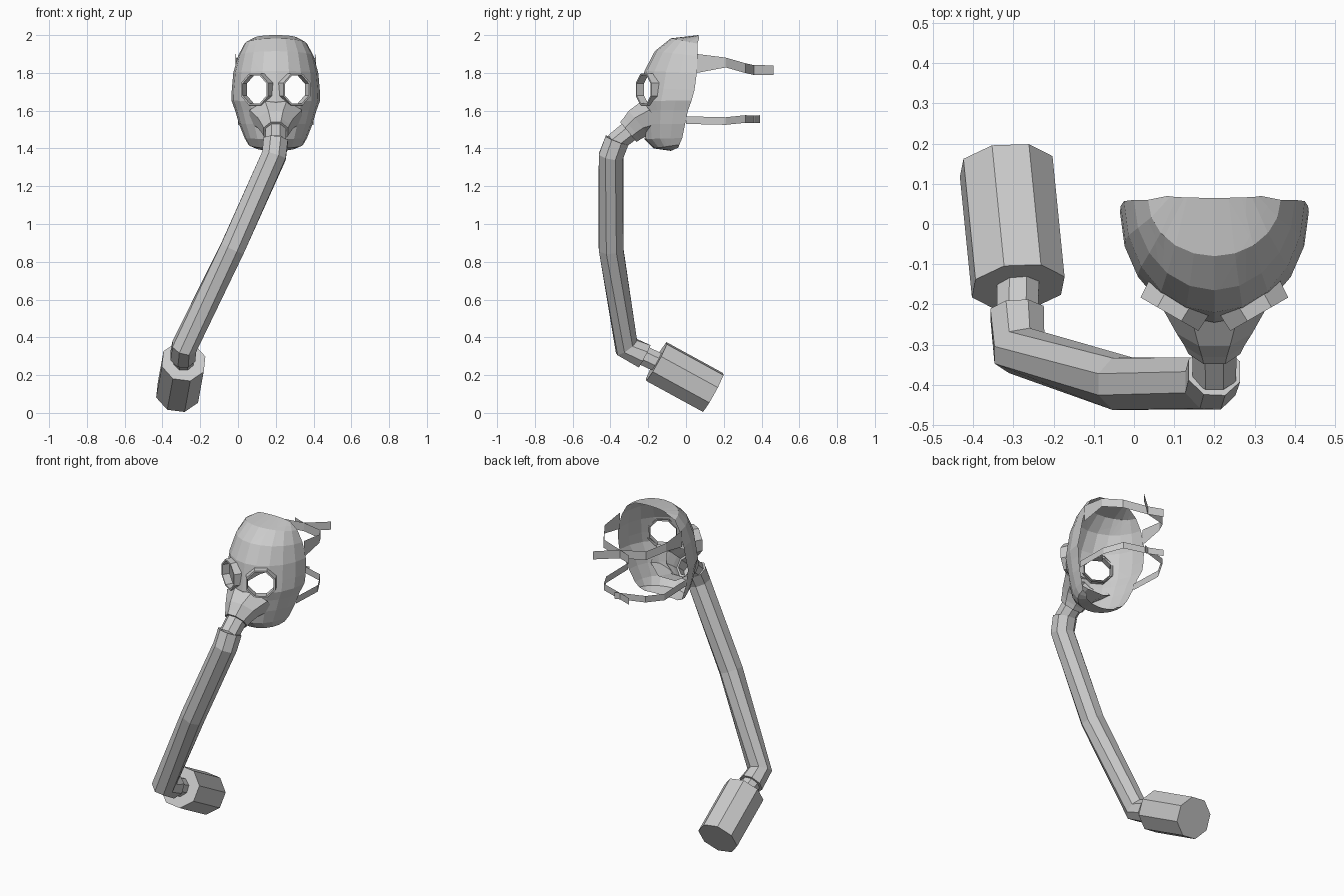
import bpy, bmesh
from math import sin, cos, radians, pi
from mathutils import Vector as V

if "Cube" in bpy.data.objects:
    bpy.data.objects.remove(bpy.data.objects["Cube"])

CX = 0.2  # mask centre line


def finish(name, bm):
    bmesh.ops.recalc_face_normals(bm, faces=bm.faces[:])
    me = bpy.data.meshes.new(name)
    bm.to_mesh(me)
    bm.free()
    ob = bpy.data.objects.new(name, me)
    bpy.context.collection.objects.link(ob)
    return ob


def frame(axis):
    t = V(axis).normalized()
    u = V((1, 0, 0))
    u = (u - t * u.dot(t)).normalized()
    return t, u, t.cross(u)


def loft(name, rings, sides=8, phase=0.0, caps=False):
    """Skin polygon rings given as (centre, axis, radius_u, radius_v)."""
    bm = bmesh.new()
    loops = []
    for c, axis, ru, rv in rings:
        t, u, v = frame(axis)
        angles = [phase + 2 * pi * k / sides for k in range(sides)]
        loops.append([bm.verts.new(V(c) + u * ru * cos(a) + v * rv * sin(a)) for a in angles])
    for a, b in zip(loops, loops[1:]):
        for k in range(sides):
            j = (k + 1) % sides
            bm.faces.new((a[k], a[j], b[j], b[k]))
    if caps:
        bm.faces.new(loops[0])
        bm.faces.new(loops[-1])
    return finish(name, bm)


def tube(name, path, radii, **kw):
    p = [V(q) for q in path]
    rings = []
    for i, (q, r) in enumerate(zip(p, radii)):
        d = V((0, 0, 0))
        if i > 0:
            d += (q - p[i - 1]).normalized()
        if i < len(p) - 1:
            d += (p[i + 1] - q).normalized()
        rings.append((q, d, r, r))
    return loft(name, rings, **kw)


def cut_hole(bm, c, axis, ru, rv, sides=8):
    """Slice an angular hole through an open shell and drop the inside."""
    t, u, v = frame(axis)
    inside = bm.faces[:]
    for k in range(sides):
        a = 2 * pi * k / sides
        n = u * cos(a) / ru + v * sin(a) / rv
        p = V(c) + u * cos(a) * ru * 0.924 + v * sin(a) * rv * 0.924
        geom = set(inside)
        for f in inside:
            geom.update(f.edges)
            geom.update(f.verts)
        res = bmesh.ops.bisect_plane(bm, geom=list(geom), plane_co=p, plane_no=n, dist=1e-5)
        faces = {g for g in res['geom'] if isinstance(g, bmesh.types.BMFace)}
        inside = [f for f in faces if (f.calc_center_median() - p).dot(n) < 0]
    bmesh.ops.delete(bm, geom=inside, context='FACES')


# Face shell: arcs from crown to chin (front y, front z, half width, rear y, rear z)
ROWS = [(.065, 2.0, .115, .07, 1.985), (-.08, 1.983, .165, .06, 1.955),
        (-.165, 1.915, .2, .06, 1.89), (-.22, 1.81, .225, .057, 1.8),
        (-.235, 1.72, .233, .045, 1.71), (-.245, 1.65, .235, .03, 1.655),
        (-.235, 1.6, .215, .01, 1.6), (-.23, 1.53, .195, -.005, 1.53),
        (-.22, 1.45, .165, -.02, 1.455), (-.17, 1.4, .145, -.035, 1.42),
        (-.08, 1.387, .11, -.04, 1.405)]
SEG = 10
bm = bmesh.new()
grid = []
for yc, zc, w, ye, ze in ROWS:
    row = []
    for k in range(SEG + 1):
        a = -pi / 2 + pi * k / SEG
        row.append(bm.verts.new((CX + w * sin(a), ye + (yc - ye) * cos(a),
                                 ze + (zc - ze) * cos(a))))
    grid.append(row)
for a, b in zip(grid, grid[1:]):
    for k in range(SEG):
        bm.faces.new((a[k], a[k + 1], b[k + 1], b[k]))

# Eye openings and rims
for side, label in ((-1, "left"), (1, "right")):
    c = V((CX + side * 0.102, -0.207, 1.712))
    n = V((side * 0.5, -0.865, 0)).normalized()
    cut_hole(bm, c, n, 0.083, 0.083)
    loft("eye_rim_" + label,
         [(c - n * 0.025, n, .093, .093), (c + n * 0.02, n, .09, .09),
          (c + n * 0.02, n, .08, .08), (c - n * 0.025, n, .08, .08)], phase=pi / 8)

# Snout opening, then snout with collar and neck
AX = V((0, -0.77, -0.64))
cut_hole(bm, (CX, -0.22, 1.545), AX, 0.085, 0.075)
finish("face_shell", bm)
loft("snout", [((CX, y, z), AX, ru, rv) for y, z, ru, rv in
               [(-.165, 1.57, .15, .115), (-.25, 1.535, .102, .09), (-.285, 1.505, .08, .078),
                (-.305, 1.487, .07, .074), (-.305, 1.487, .06, .06), (-.378, 1.428, .058, .058)]],
     phase=pi / 8)

# Hose, lower neck and filter canister
tube("hose", [(.2, -.365, 1.443), (.19, -.397, 1.36), (-.03, -.397, .87),
              (-.285, -.315, .35), (-.291, -.22, .3)], [.07, .07, .07, .07, .072],
     phase=pi / 8, caps=True)
tube("canister_neck", [(-.291, -.26, .32), (-.288, -.14, .264)], [.056, .056], phase=pi / 8)
tube("canister", [(-.288, -.157, .272), (-.318, .143, .108)], [.121, .121],
     phase=radians(-17), caps=True)


# Head straps: flat ribbons (offset from centre line, y, z, half height)
def strap(name, side, pts):
    bm = bmesh.new()
    cols = [[bm.verts.new((CX + side * d, y, z + s * h)) for s in (-1, 1)] for d, y, z, h in pts]
    for a, b in zip(cols, cols[1:]):
        bm.faces.new((a[0], b[0], b[1], a[1]))
    finish(name, bm)


UPPER = [(.212, .058, 1.85, .05), (.21, .21, 1.855, .026), (.145, .315, 1.825, .026),
         (0, .36, 1.815, .026)]
LOWER = [(.197, 0, 1.55, .02), (.2, .21, 1.545, .02), (.143, .315, 1.556, .02),
         (0, .36, 1.554, .02)]
strap("upper_strap_left", -1, UPPER + [(-.115, .462, 1.815, .025)])
strap("upper_strap_right", 1, UPPER + [(-.085, .393, 1.815, .025)])
strap("lower_strap_left", -1, LOWER + [(-.03, .37, 1.554, .02)])
strap("lower_strap_right", 1, LOWER + [(-.085, .393, 1.556, .02)])
